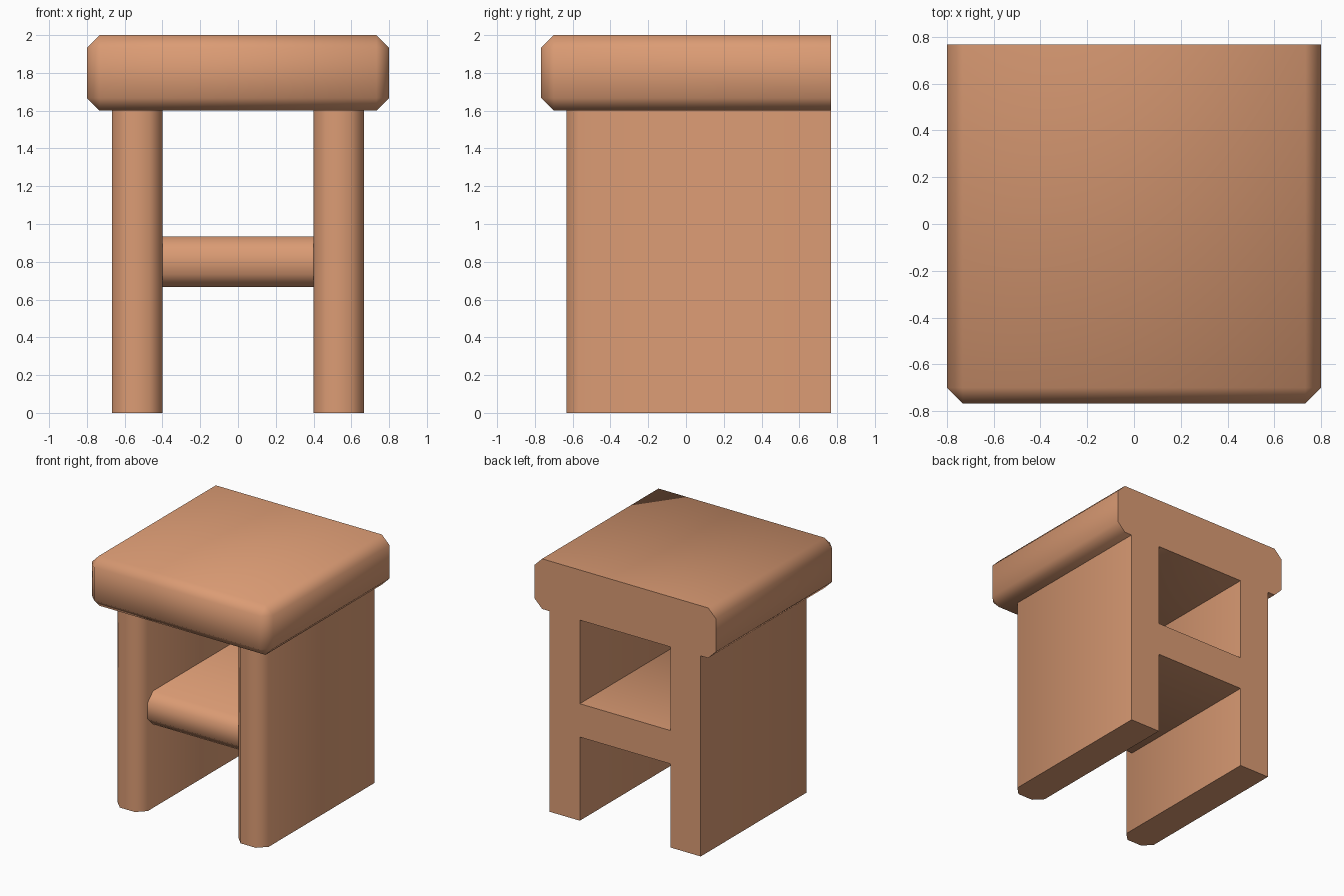
import bpy, bmesh, math
from mathutils import Vector

if "Cube" in bpy.data.objects:
    bpy.data.objects.remove(bpy.data.objects["Cube"])

wood = bpy.data.materials.new("warm wood")
wood.diffuse_color = (0.71, 0.33, 0.175, 1)
wood.use_nodes = True
wood.node_tree.nodes["Principled BSDF"].inputs["Base Color"].default_value = wood.diffuse_color

BACK = 0.767      # shared flush back plane
CHAMFER = 0.067


def board(name, lo, hi, keep):
    """Box from lo to hi; chamfers the edges whose (middle, direction) pass keep."""
    lo, hi = Vector(lo), Vector(hi)
    size, centre = hi - lo, (lo + hi) / 2
    bm = bmesh.new()
    bmesh.ops.create_cube(bm, size=1)
    edges = []
    for e in bm.edges:
        mid = (e.verts[0].co + e.verts[1].co) / 2
        d = e.verts[0].co - e.verts[1].co
        if keep(mid, d):
            edges.append(e)
    for v in bm.verts:
        v.co = Vector(a * b for a, b in zip(v.co, size)) + centre
    bmesh.ops.bevel(bm, geom=edges, offset=CHAMFER, segments=1,
                    affect='EDGES', clamp_overlap=False)
    bmesh.ops.recalc_face_normals(bm, faces=bm.faces)
    me = bpy.data.meshes.new(name)
    bm.to_mesh(me)
    bm.free()
    me.materials.append(wood)
    ob = bpy.data.objects.new(name, me)
    bpy.context.collection.objects.link(ob)
    bpy.ops.object.select_all(action='DESELECT')
    ob.select_set(True)
    bpy.context.view_layer.objects.active = ob
    bpy.ops.object.shade_smooth_by_angle(angle=math.radians(50))
    return ob


# Seat: thick slab, chamfered everywhere except around the flat back
board("seat", (-0.8, -BACK, 1.6), (0.8, BACK, 2.0),
      lambda m, d: m.y < 0.4)

# Side panels: only the two upright front edges are chamfered
for name, x in (("left_side_panel", -0.667), ("right_side_panel", 0.4)):
    board(name, (x, -0.633, 0), (x + 0.267, BACK, 1.6),
          lambda m, d: m.y < -0.4 and abs(d.z) > 0.5)

# Shelf: only its two long front edges are chamfered
board("shelf", (-0.4, -0.567, 0.667), (0.4, BACK, 0.933),
      lambda m, d: m.y < -0.4 and abs(d.x) > 0.5)
